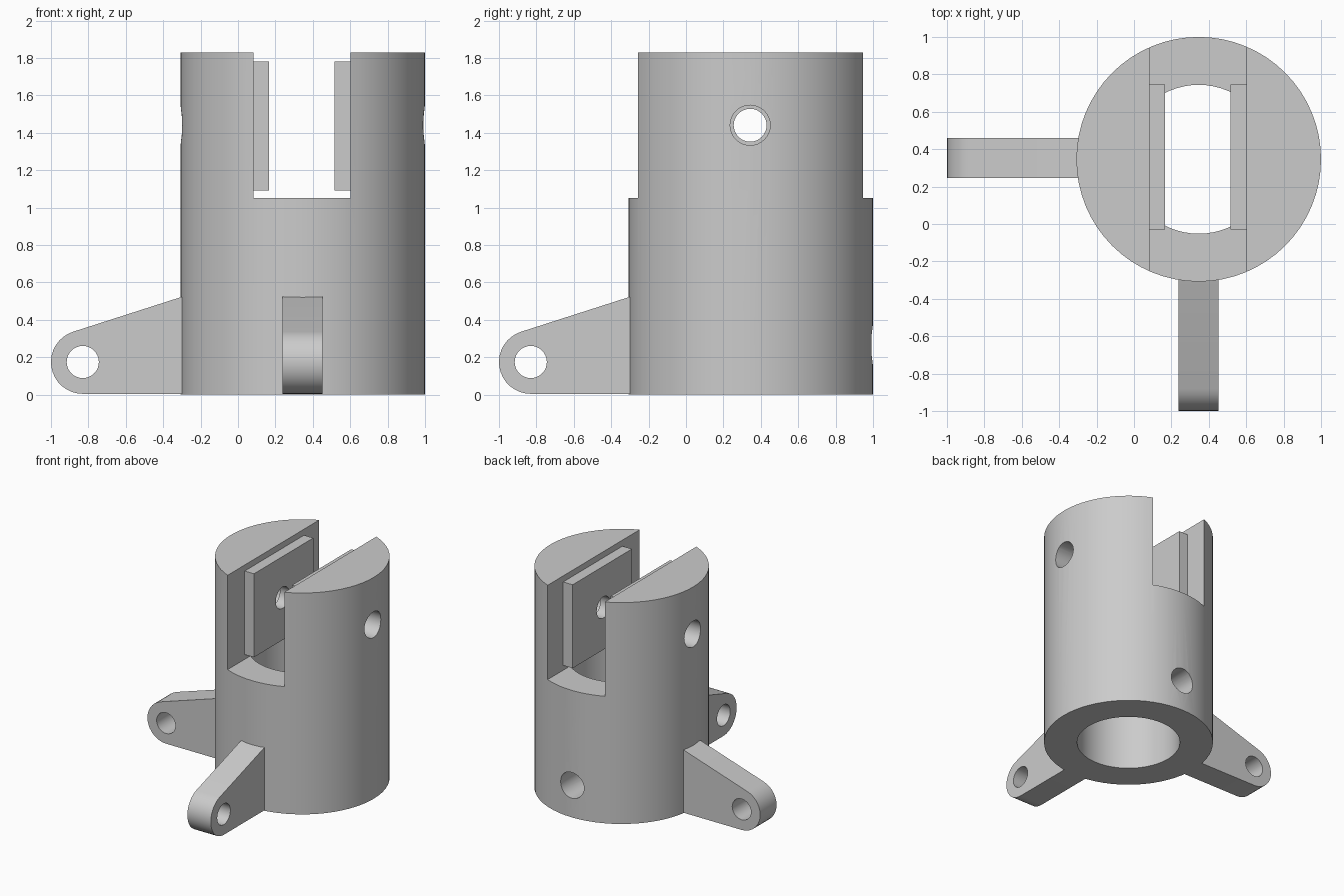
import bpy, math
from mathutils import Matrix

if "Cube" in bpy.data.objects:
    bpy.data.objects.remove(bpy.data.objects["Cube"])

CX = CY = 0.346      # axis of the tube
R, H = 0.654, 1.83   # tube radius and height
SLOT_Z = 1.05


def cylinder(name, radius, a, b, axis='Z', centre=(0, 0, 0), sides=64):
    """Cylinder running from a to b along the chosen axis."""
    loc = list(centre)
    loc['XYZ'.index(axis)] = (a + b) / 2
    rot = {'X': (0, math.pi / 2, 0), 'Y': (math.pi / 2, 0, 0), 'Z': (0, 0, 0)}[axis]
    bpy.ops.mesh.primitive_cylinder_add(vertices=sides, radius=radius, depth=b - a,
                                        location=loc, rotation=rot)
    ob = bpy.context.object
    ob.name = name
    return ob


def box(name, lo, hi):
    bpy.ops.mesh.primitive_cube_add(size=1, location=[(p + q) / 2 for p, q in zip(lo, hi)])
    ob = bpy.context.object
    ob.name = name
    ob.scale = [q - p for p, q in zip(lo, hi)]
    bpy.ops.object.transform_apply(location=False, rotation=False, scale=True)
    return ob


def cut(target, cutter):
    """Subtract the cutter and remove it."""
    bpy.context.view_layer.objects.active = target
    mod = target.modifiers.new("cut", 'BOOLEAN')
    mod.operation, mod.solver, mod.object = 'DIFFERENCE', 'EXACT', cutter
    bpy.ops.object.modifier_apply(modifier=mod.name)
    bpy.data.objects.remove(cutter)


def smooth(ob):
    bpy.ops.object.select_all(action='DESELECT')
    ob.select_set(True)
    bpy.context.view_layer.objects.active = ob
    bpy.ops.object.shade_smooth_by_angle(angle=math.radians(30))


# Slotted tube: bore below, clevis slot above, pin hole and rear set-screw hole
body = cylinder("slotted_tube", R, 0, H, centre=(CX, CY, 0))
cut(body, box("slot_cutter", (0.082, -1, SLOT_Z), (0.602, 2, 2.2)))
cut(body, cylinder("bore_cutter", 0.398, -0.2, SLOT_Z + 0.004, centre=(CX, CY, 0)))
cut(body, cylinder("pin_cutter", 0.107, -1, 2, 'X', (0, CY - 0.003, 1.44), 32))
cut(body, cylinder("screw_cutter", 0.107, 0.5, 1.5, 'Y', (CX, 0, 0.265), 32))
smooth(body)

# Raised pads on both slot walls, with a smaller pin hole
for side, x0, x1 in (("left", 0.082, 0.167), ("right", 0.515, 0.602)):
    pad = box(side + "_pad", (x0, -0.03, 1.09), (x1, 0.745, 1.78))
    cut(pad, cylinder("pad_cutter", 0.088, -1, 2, 'X', (0, CY - 0.003, 1.44), 32))
    smooth(pad)


def lug(name, matrix):
    """Tapered lug pointing along local -x, with a rounded eye."""
    ex, ez, r, root, w = -0.83, 0.174, 0.17, -0.24, 0.107
    start = math.radians(107.5)
    n = 16
    prof = [(root, 0.004), (root, 0.542)]
    for i in range(n + 1):
        a = start + (math.radians(270) - start) * i / n
        prof.append((ex + r * math.cos(a), ez + r * math.sin(a)))
    k = len(prof)
    verts = [(x, s * w, z) for s in (-1, 1) for x, z in prof]
    faces = [tuple(range(k))[::-1], tuple(range(k, 2 * k))]
    faces += [(i, (i + 1) % k, (i + 1) % k + k, i + k) for i in range(k)]
    me = bpy.data.meshes.new(name)
    me.from_pydata(verts, [], faces)
    ob = bpy.data.objects.new(name, me)
    bpy.context.collection.objects.link(ob)
    # consistent outward normals
    import bmesh
    bm = bmesh.new()
    bm.from_mesh(me)
    bmesh.ops.recalc_face_normals(bm, faces=bm.faces)
    bm.to_mesh(me)
    bm.free()
    cut(ob, cylinder("eye_cutter", 0.086, -1, 1, 'Y', (ex, 0, ez), 32))
    me.transform(matrix) if ob.data == me else ob.data.transform(matrix)
    smooth(ob)


# Two mounting lugs, left and front
lug("left_lug", Matrix.Translation((0, 0.352, 0)))
lug("front_lug", Matrix.Translation((0.344, 0, 0)) @ Matrix.Rotation(math.pi / 2, 4, 'Z'))
